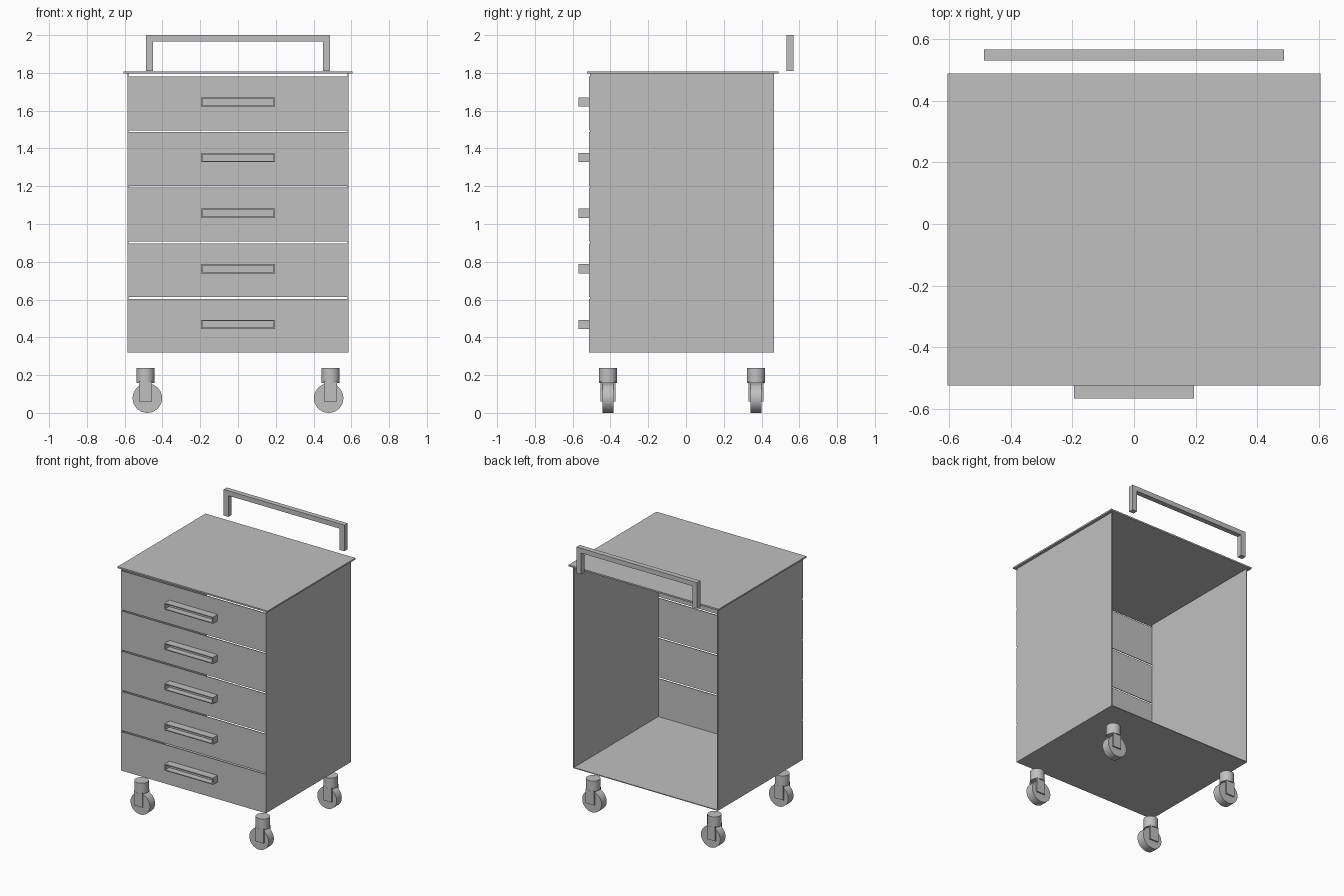
import bpy, bmesh, math
from mathutils import Matrix

cube = bpy.data.objects.get("Cube")
if cube:
    bpy.data.objects.remove(cube, do_unlink=True)

GREY = (0.53, 0.53, 0.53, 1)
grey = bpy.data.materials.new("plain_grey")
grey.use_nodes = True
grey.diffuse_color = GREY
grey.node_tree.nodes["Principled BSDF"].inputs["Base Color"].default_value = GREY


def finish(name, bm, smooth=False):
    bmesh.ops.recalc_face_normals(bm, faces=bm.faces)
    mesh = bpy.data.meshes.new(name)
    bm.to_mesh(mesh)
    bm.free()
    mesh.materials.append(grey)
    obj = bpy.data.objects.new(name, mesh)
    bpy.context.collection.objects.link(obj)
    if smooth:
        bpy.ops.object.select_all(action='DESELECT')
        obj.select_set(True)
        bpy.context.view_layer.objects.active = obj
        bpy.ops.object.shade_smooth_by_angle(angle=math.radians(35))
    return obj


def add_box(bm, x, y, z):
    """Add a box given its (min, max) range on each axis."""
    size = [b - a for a, b in (x, y, z)]
    mid = [(a + b) / 2 for a, b in (x, y, z)]
    m = Matrix.Translation(mid) @ Matrix.Diagonal((*size, 1))
    return bmesh.ops.create_cube(bm, size=1, matrix=m)["verts"]


def box(name, x, y, z):
    bm = bmesh.new()
    add_box(bm, x, y, z)
    return finish(name, bm)


def cylinder(name, centre, radius, length, turn=0):
    bm = bmesh.new()
    m = Matrix.Translation(centre) @ Matrix.Rotation(turn, 4, 'X')
    bmesh.ops.create_cone(bm, cap_ends=True, segments=32, radius1=radius,
                          radius2=radius, depth=length, matrix=m)
    return finish(name, bm, True)


# Cabinet shell, open at the back
W, FRONT, BACK, LOW, HIGH, T = 0.585, -0.507, 0.467, 0.32, 1.797, 0.006
box("left_side", (W - T, W), (FRONT, BACK), (LOW, HIGH))
box("right_side", (-W, T - W), (FRONT, BACK), (LOW, HIGH))
box("floor_panel", (T - W, W - T), (FRONT, BACK), (LOW, LOW + T))
box("top_panel", (-0.606, 0.606), (-0.525, 0.49), (HIGH, HIGH + 0.011))

# Drawer fronts with a narrow gap above each, and hollow-fronted pulls
PITCH = 0.294
for i in range(5):
    z = LOW + i * PITCH
    box(f"drawer_front_{i + 1}", (-W, W), (FRONT - T, FRONT), (z, z + PITCH - 0.01))
    bm = bmesh.new()
    mid = z + 0.149
    add_box(bm, (-0.195, 0.195), (-0.568, FRONT - T), (mid - 0.024, mid + 0.024))
    bm.normal_update()
    face = min(bm.faces, key=lambda f: f.calc_center_median().y)
    bmesh.ops.inset_region(bm, faces=[face], thickness=0.009)
    recess = bmesh.ops.extrude_face_region(bm, geom=[face])["geom"]
    bmesh.ops.delete(bm, geom=[face], context='FACES_ONLY')
    verts = [v for v in recess if isinstance(v, bmesh.types.BMVert)]
    bmesh.ops.translate(bm, verts=verts, vec=(0, 0.045, 0))
    finish(f"drawer_pull_{i + 1}", bm)

# Push handle: a square-section bar on two posts
bm = bmesh.new()
outer, inner, bottom, under, top = 0.488, 0.45, 1.81, 1.965, 2.0
outline = [(-outer, bottom), (-outer, top), (outer, top), (outer, bottom),
           (inner, bottom), (inner, under), (-inner, under), (-inner, bottom)]
profile = bm.faces.new([bm.verts.new((x, 0.531, z)) for x, z in outline])
bar = bmesh.ops.extrude_face_region(bm, geom=[profile])["geom"]
bmesh.ops.translate(bm, vec=(0, 0.037, 0),
                    verts=[v for v in bar if isinstance(v, bmesh.types.BMVert)])
finish("push_handle", bm)

# Casters: swivel, two fork plates and a wheel set slightly inwards
for side, sx in (("left", 1), ("right", -1)):
    for end, y in (("front", -0.413), ("rear", 0.371)):
        tag = f"{end}_{side}"
        x = sx * 0.49
        cylinder(f"swivel_{tag}", (x, y, 0.198), 0.048, 0.077)
        cylinder(f"wheel_{tag}", (x - sx * 0.01, y, 0.078), 0.078, 0.06, math.pi / 2)
        bm = bmesh.new()
        for s in (-1, 1):
            ys = sorted((y + s * 0.03, y + s * 0.04))
            add_box(bm, (x - 0.034, x + 0.034), ys, (0.06, 0.165))
        finish(f"fork_{tag}", bm)
